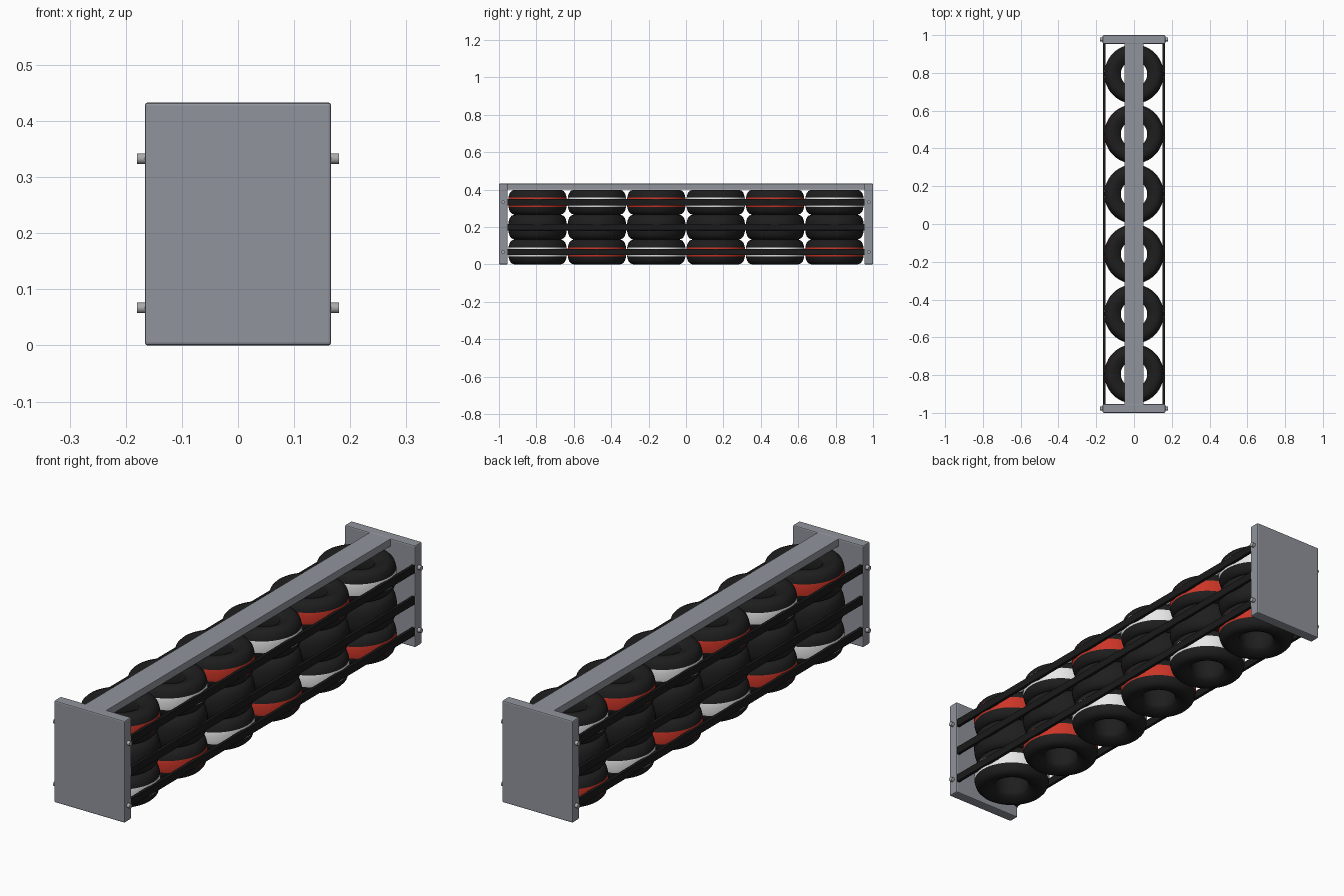
import bpy, bmesh, math
from mathutils import Matrix

if "Cube" in bpy.data.objects:
    bpy.data.objects.remove(bpy.data.objects["Cube"], do_unlink=True)


def material(name, r, g, b):
    m = bpy.data.materials.new(name)
    m.use_nodes = True
    m.diffuse_color = (r, g, b, 1)
    m.node_tree.nodes["Principled BSDF"].inputs["Base Color"].default_value = (r, g, b, 1)
    return m


RUBBER = material("black rubber", 0.013, 0.013, 0.013)
STRAP = material("dark strap", 0.01, 0.01, 0.01)
STEEL = material("grey steel", 0.28, 0.295, 0.33)
BOLT = material("bolt metal", 0.4, 0.4, 0.41)
RED = material("red paint", 0.6, 0.035, 0.02)
WHITE = material("white paint", 0.8, 0.8, 0.8)


def make_object(name, bm, mats, smooth=False):
    mesh = bpy.data.meshes.new(name)
    bmesh.ops.recalc_face_normals(bm, faces=bm.faces)
    bm.to_mesh(mesh)
    bm.free()
    for m in mats:
        mesh.materials.append(m)
    ob = bpy.data.objects.new(name, mesh)
    bpy.context.collection.objects.link(ob)
    if smooth:
        bpy.ops.object.select_all(action='DESELECT')
        ob.select_set(True)
        bpy.context.view_layer.objects.active = ob
        bpy.ops.object.shade_smooth_by_angle(angle=math.radians(40))
    return ob


def box(name, size, loc, mat, bevel=0.0):
    bm = bmesh.new()
    bmesh.ops.create_cube(bm, size=1)
    bmesh.ops.scale(bm, vec=size, verts=bm.verts)
    bmesh.ops.translate(bm, vec=loc, verts=bm.verts)
    ob = make_object(name, bm, [mat])
    if bevel:
        mod = ob.modifiers.new("Bevel", 'BEVEL')
        mod.width, mod.segments = bevel, 2
    return ob


# Tyre cross-section, upper half from inner rim to tread (radius, height)
HALF = [(0.072, 0.0), (0.070, 0.042), (0.076, 0.050), (0.090, 0.058), (0.108, 0.066),
        (0.125, 0.066), (0.138, 0.061), (0.148, 0.050), (0.153, 0.036),
        (0.1555, 0.025), (0.157, 0.012)]
BAND = 0.026
SEGMENTS = 48


def tyre(name, paint):
    bm = bmesh.new()
    section = HALF + [(r, -z) for r, z in reversed(HALF[1:])]
    rings = []
    for i in range(SEGMENTS):
        a = math.tau * i / SEGMENTS
        rings.append([bm.verts.new((r * math.cos(a), r * math.sin(a), z)) for r, z in section])
    count = len(section)
    for i, ring in enumerate(rings):
        following = rings[(i + 1) % SEGMENTS]
        for j in range(count):
            k = (j + 1) % count
            f = bm.faces.new((ring[j], following[j], following[k], ring[k]))
            # Painted stripe around the tread
            on_tread = all(abs(v.co.z) < BAND and v.co.xy.length > 0.15 for v in f.verts)
            f.material_index = 1 if paint and on_tread else 0
    return make_object(name, bm, [RUBBER, paint] if paint else [RUBBER], True)


# Three layers of tyres in six stacks, stripes in a checker pattern
LAYERS = (0.067, 0.2, 0.333)
for column in range(6):
    for layer, z in enumerate(LAYERS):
        paint = None
        if layer != 1:
            paint = RED if (column % 2 == 0) == (layer == 2) else WHITE
        t = tyre(f"tyre_{column + 1}_{layer + 1}", paint)
        t.location = (0, (column - 2.5) * 0.3175, z)

# Top beam
box("top_beam", (0.1, 1.92, 0.032), (0, 0, 0.416), STEEL, 0.002)

# End plates with side bolts
for end, y in (("front", -0.977), ("back", 0.977)):
    box(end + "_plate", (0.332, 0.046, 0.433), (0, y, 0.2165), STEEL, 0.005)
    for side, s in (("left", 1), ("right", -1)):
        for z in (LAYERS[0], LAYERS[2]):
            bm = bmesh.new()
            bmesh.ops.create_cone(bm, cap_ends=True, segments=16, radius1=0.0095,
                                  radius2=0.0095, depth=0.03,
                                  matrix=Matrix.Translation((s * 0.165, y, z))
                                  @ Matrix.Rotation(math.pi / 2, 4, 'Y'))
            make_object(f"{end}_{side}_bolt", bm, [BOLT], True)

# Side straps holding the tyres
for side, s in (("left", 1), ("right", -1)):
    for z in LAYERS:
        box(side + "_strap", (0.014, 1.92, 0.034), (s * 0.157, 0, z), STRAP, 0.002)
